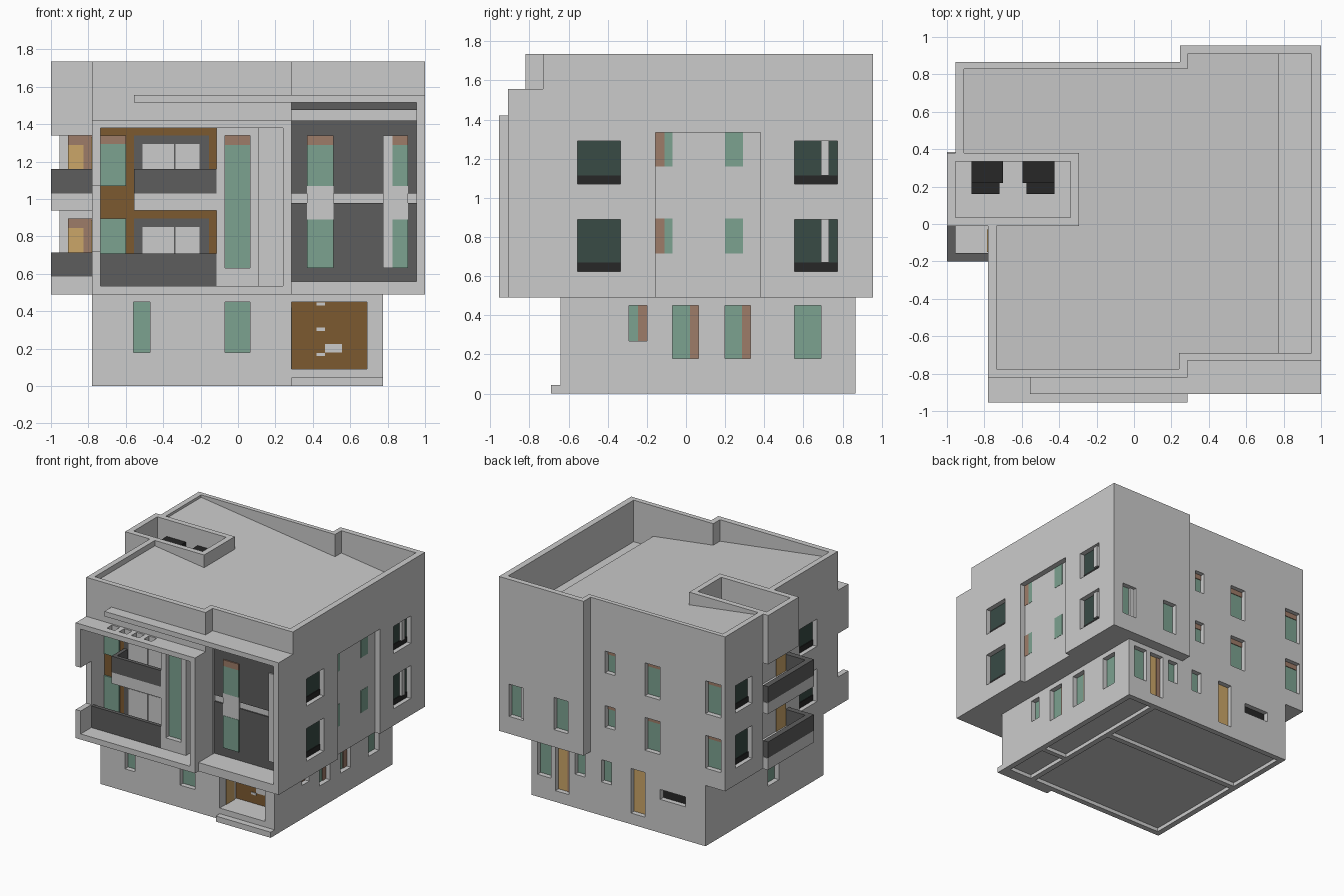
import bpy, bmesh

if "Cube" in bpy.data.objects:
    bpy.data.objects.remove(bpy.data.objects["Cube"])

COLORS = {
    "green": (.20, .36, .28), "deep": (.04, .07, .06), "black": (.02, .02, .02),
    "brown": (.20, .10, .03), "redbrown": (.34, .20, .14), "orange": (.60, .38, .14),
    "dark": (.11, .11, .11), "glass": (.55, .55, .55),
}
MATS = {}
for key, c in COLORS.items():
    MATS[key] = bpy.data.materials.new(key)
    MATS[key].diffuse_color = (*c, 1)


def obj_from(bm, name, mat=None):
    bmesh.ops.recalc_face_normals(bm, faces=bm.faces)
    me = bpy.data.meshes.new(name)
    bm.to_mesh(me)
    bm.free()
    o = bpy.data.objects.new(name, me)
    bpy.context.collection.objects.link(o)
    if mat:
        me.materials.append(MATS[mat])
    return o


def boxes(name, items, mat=None):
    """One object from boxes given as (x0, x1, y0, y1, z0, z1)."""
    bm = bmesh.new()
    for x0, x1, y0, y1, z0, z1 in items:
        vs = bmesh.ops.create_cube(bm, size=1)["verts"]
        for v in vs:
            v.co.x = x0 if v.co.x < 0 else x1
            v.co.y = y0 if v.co.y < 0 else y1
            v.co.z = z0 if v.co.z < 0 else z1
    return obj_from(bm, name, mat)


def prism(name, pts, z0, top):
    """Extruded footprint; top is a function of x."""
    bm = bmesh.new()
    lo = [bm.verts.new((x, y, z0)) for x, y in pts]
    hi = [bm.verts.new((x, y, top(x))) for x, y in pts]
    bm.faces.new(lo)
    bm.faces.new(hi)
    for i in range(len(pts)):
        j = (i + 1) % len(pts)
        bm.faces.new((lo[i], lo[j], hi[j], hi[i]))
    return obj_from(bm, name)


def cut(o, *cutters):
    for c in cutters:
        m = o.modifiers.new("cut", "BOOLEAN")
        m.operation, m.solver, m.object = "DIFFERENCE", "EXACT", c
    dg = bpy.context.evaluated_depsgraph_get()
    dg.update()
    me = bpy.data.meshes.new_from_object(o.evaluated_get(dg))
    o.modifiers.clear()
    o.data = me
    for c in cutters:
        bpy.data.objects.remove(c)


def on_face(face, pos, a0, a1, z0, z1, d0, d1):
    """Box on a wall, from depth d0 to d1 behind the wall plane."""
    s = 1 if face[0] == "+" else -1
    p, q = sorted((pos - s * d0, pos - s * d1))
    return (a0, a1, p, q, z0, z1) if face[1] == "y" else (p, q, a0, a1, z0, z1)


def window(pockets, name, face, pos, a0, a1, z0, z1, mat="green", trim=None):
    """Wall pocket with a pane at its back; trim = (a0, a1, z0, z1, mat) is an accent strip."""
    pockets.append(on_face(face, pos, a0, a1, z0, z1, -.02, .045))
    boxes(name, [on_face(face, pos, a0, a1, z0, z1, .04, .055)], mat)
    if trim:
        boxes(name + "_trim", [on_face(face, pos, *trim[:4], .035, .045)], trim[4])


# ---------- ground floor ----------
G = []
for a0, a1 in ((-.56, -.47), (-.07, .065)):
    window(G, "ground_front_window", "-y", -.64, a0, a1, .18, .45)
for a0, a1, z0, t in ((-.29, -.2, .27, (-.245, -.2)), (-.07, .065, .18, (.02, .065)),
                      (.2, .33, .18, (.285, .33)), (.555, .69, .18, None)):
    window(G, "ground_right_window", "+x", .775, a0, a1, z0, .45, "green",
           t and (*t, z0, .45, "redbrown"))
for a0, a1, z0, z1, m in ((.6, .72, .18, .45, "green"), (.44, .56, .09, .45, "orange"),
                          (.295, .385, .27, .45, "green"), (.06, .15, .27, .45, "green"),
                          (-.24, -.115, .09, .45, "orange"), (-.6, -.375, .27, .35, "black")):
    t = (.44, .475, .09, .45, "redbrown") if a0 == .44 else None
    window(G, "ground_back_opening", "+y", .865, a0, a1, z0, z1, m, t)
window(G, "ground_left_window", "-x", -.78, -.07, .07, .18, .45)
G.append((.285, .69, -1, -.42, .09, .45))                      # entrance porch
for x0, x1, y0, y1 in ((.525, .73, -.18, .82), (.525, .73, -.595, -.22),
                       (-.735, .48, .305, .82), (-.735, .48, -.595, .26)):
    G.append((x0, x1, y0, y1, -.1, .03))                       # rooms seen from below
ground = boxes("ground_floor", [(-.78, .775, -.64, .865, 0, .5)])
cut(ground, boxes("cutter", G))
boxes("entrance_step", [(.285, .775, -.69, -.63, 0, .045)])
boxes("porch_back_wall", [(.285, .69, -.43, -.415, .09, .45)], "brown")
boxes("porch_side_door", [(.28, .29, -.56, -.46, .09, .42)], "orange")
boxes("porch_fittings", [(.42, .465, -.435, -.42, z, z + .018) for z in (.16, .295, .43)]
      + [(.465, .555, -.435, -.42, .18, .225)])

# ---------- upper storeys ----------
outer = [(-.78, -.82), (.285, -.82), (.285, -.73), (1, -.73), (1, .955), (.245, .955),
         (.245, .865), (-.955, .865), (-.955, .38), (-.78, .38)]
inner = [(-.735, -.775), (.24, -.775), (.24, -.69), (.95, -.69), (.95, .91), (.285, .91),
         (.285, .83), (-.91, .83), (-.91, .36), (-.79, .36), (-.79, .01), (-.735, .01)]
body = prism("upper_storeys", outer, .49, lambda x: 1.735)

U = [(-.735, -.115, -1, -.64, .535, 1.38),                     # left balcony recess
     (.11, .24, -1, -.72, .535, 1.38),                         # slot beside pier
     (.287, .955, -1, -.70, .56, 1.515),                       # right bay recess
     (.955, 1.1, -.155, .38, .4, 1.335)]                       # right wall recess
for a0, a1 in ((-.555, -.335), (.555, .775)):
    for z0, z1 in ((.625, .89), (1.07, 1.29)):
        window(U, "right_window", "+x", 1, a0, a1, z0, z1, "deep", (a0, a1, z0, z0 + .045, "black"))
        if a0 > 0:
            boxes("right_window_post", [on_face("+x", 1, .69, .73, z0 + .045, z1, .02, .045)])
for z0, z1 in ((.625, .89), (1.07, 1.29)):
    window(U, "left_rear_window", "-x", -.955, .52, .735, z0, z1, "deep",
           (.52, .735, z0, z0 + .045, "black"))
    window(U, "left_front_window", "-x", -.78, -.555, -.335, z0, z1, "deep",
           (-.555, -.335, z0, z0 + .045, "black"))
# panes inside the right wall recess
for z0, z1 in ((.715, .895), (1.16, 1.335)):
    boxes("recess_window", [(.95, .957, -.11, -.07, z0, z1), (.95, .957, .2, .29, z0, z1)], "green")
    boxes("recess_window_trim", [(.95, .957, -.155, -.11, z0, z1)], "redbrown")
# rear windows
for a0, a1 in ((.78, .91), (.385, .51)):
    window(U, "rear_bay_window", "+y", .955, a0, a1, .63, .89)
boxes("rear_bay_window_post", [(.78, .82, .91, .93, .63, .89)])
for z in (.895, 1.335):
    window(U, "rear_small_window", "+y", .865, .03, .115, z - .175, z, "green",
           (.03, .115, z - .04, z, "redbrown"))
    for a0, a1 in ((-.375, -.24), (-.92, -.78)):
        window(U, "rear_window", "+y", .865, a0, a1, z - .265, z, "green",
               (a0, a1, z - .04, z, "redbrown"))
# tall pier window
window(U, "pier_window", "-y", -.82, -.07, .065, .63, 1.34, "green",
       (-.07, .065, 1.29, 1.34, "redbrown"))
cut(body, boxes("cutter", U), prism("roof_cutter", inner, 1.40, lambda x: 2))

# ---------- sloped roof and roof tower ----------
deck = [(min(x, .775), y) for x, y in inner[:9]] + [(-.735, .36)]
roof = prism("sloped_roof", deck, 1.39, lambda x: 1.715 - (x + .91) * .1335)
well = (-.955, -.34, .035, .335, 1.40, 2)
cut(roof, boxes("cutter", [well]))
tower = boxes("roof_tower", [(-1, -.295, -.01, .38, 1.34, 1.735)])
cut(tower, boxes("cutter", [well]))
for x, s in ((-.785, 1), (-.51, -1)):
    boxes("roof_unit", [(x - .085, x + .085, .22, .335, 1.40, 1.60),
                        (x - .085 + .02 * (s < 0), x + .085 - .02 * (s > 0), .16, .22, 1.40, 1.56)],
          "black")

# ---------- front frames ----------
left_frame = boxes("left_front_frame", [(-.78, .285, -.955, -.815, .49, 1.42)])
cut(left_frame, boxes("cutter", [(-.735, .24, -1, -.7, .535, 1.38)]),
    boxes("cutter", [(-.9, -.72, -1, -.82, .72, 1.07)]),
    boxes("cutter", [(x, x + .07, -.9, -.835, 1.3, 1.5) for x in (-.54, -.43, -.32, -.21)]))
right_frame = boxes("right_front_frame", [(.285, 1, -.91, -.725, .49, 1.555)])
cut(right_frame, boxes("cutter", [(.2, .955, -1, -.6, .56, 1.515)]))
boxes("front_canopy", [(-.555, .29, -.91, -.81, 1.515, 1.555)])

# ---------- right bay ----------
boxes("bay_dark_panels", [(.287, .955, -.71, -.695, z0, z1)
                          for z0, z1 in ((.56, .98), (1.03, 1.42), (1.475, 1.515))], "dark")
for x0, x1, g0 in ((.37, .51, .37), (.775, .91, .825)):
    boxes("bay_spandrel", [(x0, x1, -.718, -.7, .89, 1.07)])
    boxes("bay_window", [(g0, x1, -.72, -.7, z, z + h) for z, h in ((.63, .26), (1.07, .22))], "green")
    boxes("bay_window_head", [(g0, x1, -.72, -.7, 1.29, 1.34)], "redbrown")
boxes("bay_window_jamb", [(.775, .825, -.72, -.7, .63, 1.34)])

# ---------- left front balconies ----------
boxes("balcony_back_wall", [(-.735, -.115, -.65, -.635, .535, 1.38)], "brown")
boxes("balcony_slab", [(-.555, -.11, -.82, -.64, .94, 1.03)])
boxes("balcony_parapets", [(-.555, -.112, -.82, -.79, 1.03, 1.16), (-.555, -.525, -.8, -.64, 1.03, 1.16),
                           (-.737, -.112, -.82, -.79, .535, .71)], "dark")
for z in (.895, 1.34):
    boxes("balcony_door_frame", [(-.555, -.155, -.658, -.64, z - .31, z)], "dark")
    boxes("balcony_door_glass", [(-.51, -.342, -.665, -.64, z - .31, z - .045),
                                 (-.335, -.205, -.665, -.64, z - .31, z - .045)], "glass")
    boxes("balcony_side_window", [(-.735, -.6, -.66, -.64, z - .27, z - .045 * (z > 1))], "green")
boxes("balcony_window_head", [(-.735, -.6, -.66, -.64, 1.295, 1.34)], "redbrown")

# ---------- left side balconies ----------
for z0, z1 in ((.49, .585), (.94, 1.03)):
    boxes("side_balcony_slab", [(-1, -.77, -.2, .385, z0, z1)])
    boxes("side_balcony_parapet", [(-1, -.955, -.2, .38, z1, z1 + .13),
                                   (-.96, -.78, -.2, -.155, z1, z1 + .13)], "dark")
    boxes("side_balcony_door", [(-.91, -.825, .37, .385, z1, z1 + .26),
                                (-.787, -.775, -.15, -.03, z1, z1 + .3)], "orange")
    boxes("side_balcony_door_trim", [(-.91, -.78, .37, .385, z1 + .26, z1 + .31),
                                     (-.825, -.78, .37, .385, z1, z1 + .26)], "redbrown")

for m in bpy.data.materials:
    if m.users and not m.is_grease_pencil:
        m.use_nodes = True
        m.node_tree.nodes["Principled BSDF"].inputs["Base Color"].default_value = m.diffuse_color
